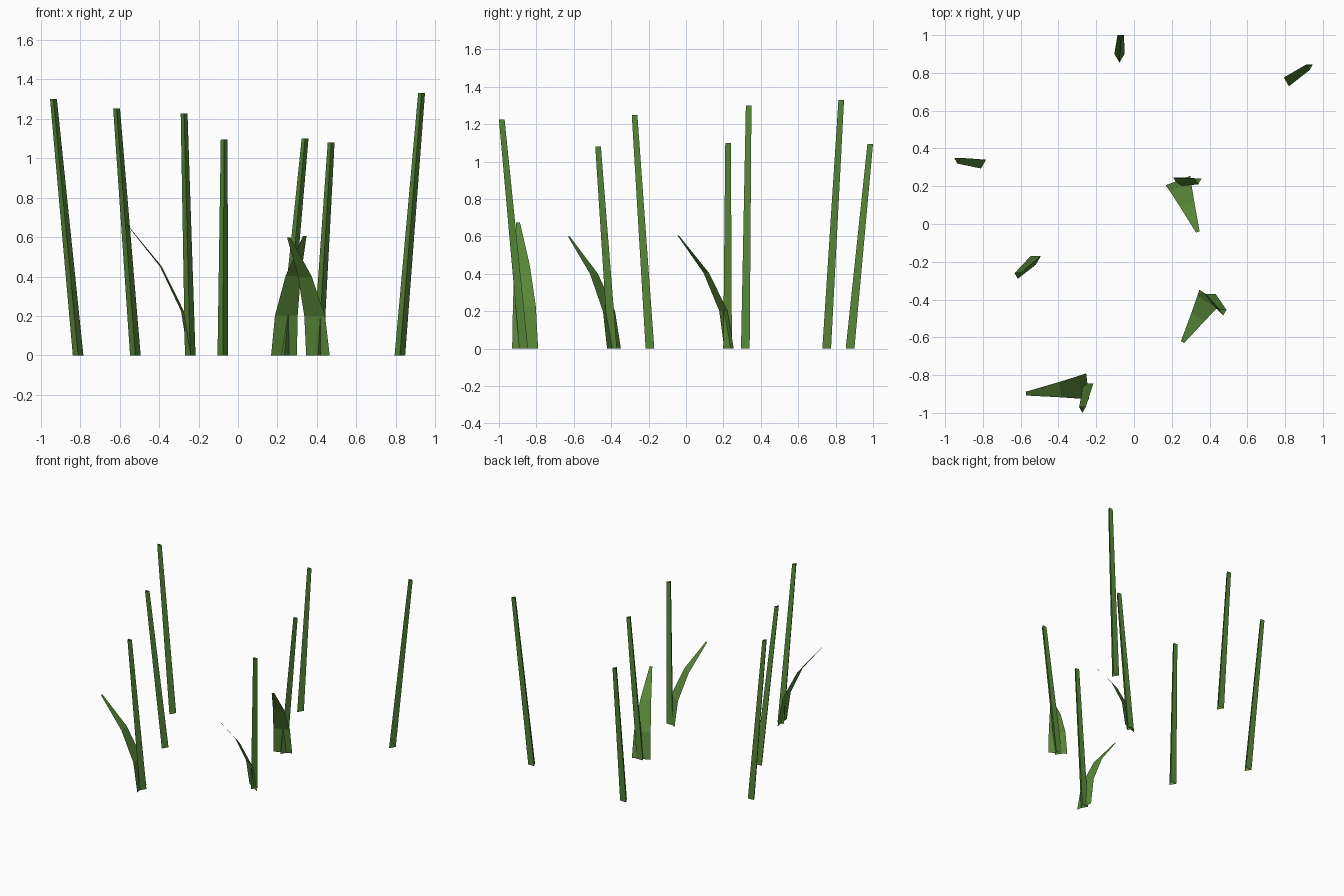
import bpy, bmesh, math
from mathutils import Vector

if "Cube" in bpy.data.objects:
    bpy.data.objects.remove(bpy.data.objects["Cube"])

green = bpy.data.materials.new("reed_green")
green.diffuse_color = (0.102, 0.254, 0.042, 1)
green.use_nodes = True
green.node_tree.nodes["Principled BSDF"].inputs["Base Color"].default_value = green.diffuse_color


def add_object(name, bm):
    mesh = bpy.data.meshes.new(name)
    bm.to_mesh(mesh)
    bm.free()
    mesh.materials.append(green)
    obj = bpy.data.objects.new(name, mesh)
    bpy.context.collection.objects.link(obj)


# Stalk: open three-sided tapered tube, one corner facing the front
def stalk(name, base, top):
    bm = bmesh.new()
    rings = []
    for centre, r in ((Vector(base), 0.031), (Vector(top), 0.02)):
        rings.append([bm.verts.new(centre + Vector((r * math.cos(a), r * math.sin(a), 0)))
                      for a in (math.radians(-90 + 120 * i) for i in range(3))])
    low, high = rings
    for i in range(3):
        j = (i + 1) % 3
        bm.faces.new((low[i], low[j], high[j], high[i]))
    add_object(name, bm)


# Leaf: flat tapering blade that arcs outwards from the stalk foot
def leaf(name, base, tip, segments=3):
    bm = bmesh.new()
    base, tip = Vector(base), Vector(tip)
    reach = Vector((tip.x - base.x, tip.y - base.y, 0))
    side = Vector((-reach.y, reach.x, 0)).normalized()
    rows = []
    for i in range(segments + 1):
        t = i / segments
        mid = base + reach * t * t + Vector((0, 0, tip.z * t))
        half = 0.07 - 0.06 * t ** 1.8
        rows.append([bm.verts.new(mid + side * s * half) for s in (1, -1)])
    for a, b in zip(rows, rows[1:]):
        bm.faces.new((a[0], a[1], b[1], b[0]))
    add_object(name, bm)


stalks = [
    ((-0.81, 0.325), (-0.935, 0.34, 1.30)),
    ((-0.52, -0.185), (-0.615, -0.27, 1.25)),
    ((-0.242, -0.86), (-0.273, -0.98, 1.225)),
    ((-0.077, 0.885), (-0.07, 0.99, 1.095)),
    ((0.235, 0.23), (0.34, 0.23, 1.10)),
    ((0.405, -0.385), (0.472, -0.465, 1.08)),
    ((0.82, 0.76), (0.93, 0.835, 1.33)),
]
for n, ((x, y), top) in enumerate(stalks, 1):
    stalk(f"reed_stalk_{n}", (x, y, 0), top)

leaves = [
    ((-0.245, -0.86, 0), (-0.572, -0.898, 0.675)),
    ((0.233, 0.23, 0), (0.338, -0.042, 0.605)),
    ((0.405, -0.385, 0), (0.257, -0.625, 0.598)),
]
for n, (base, tip) in enumerate(leaves, 1):
    leaf(f"reed_leaf_{n}", base, tip)
